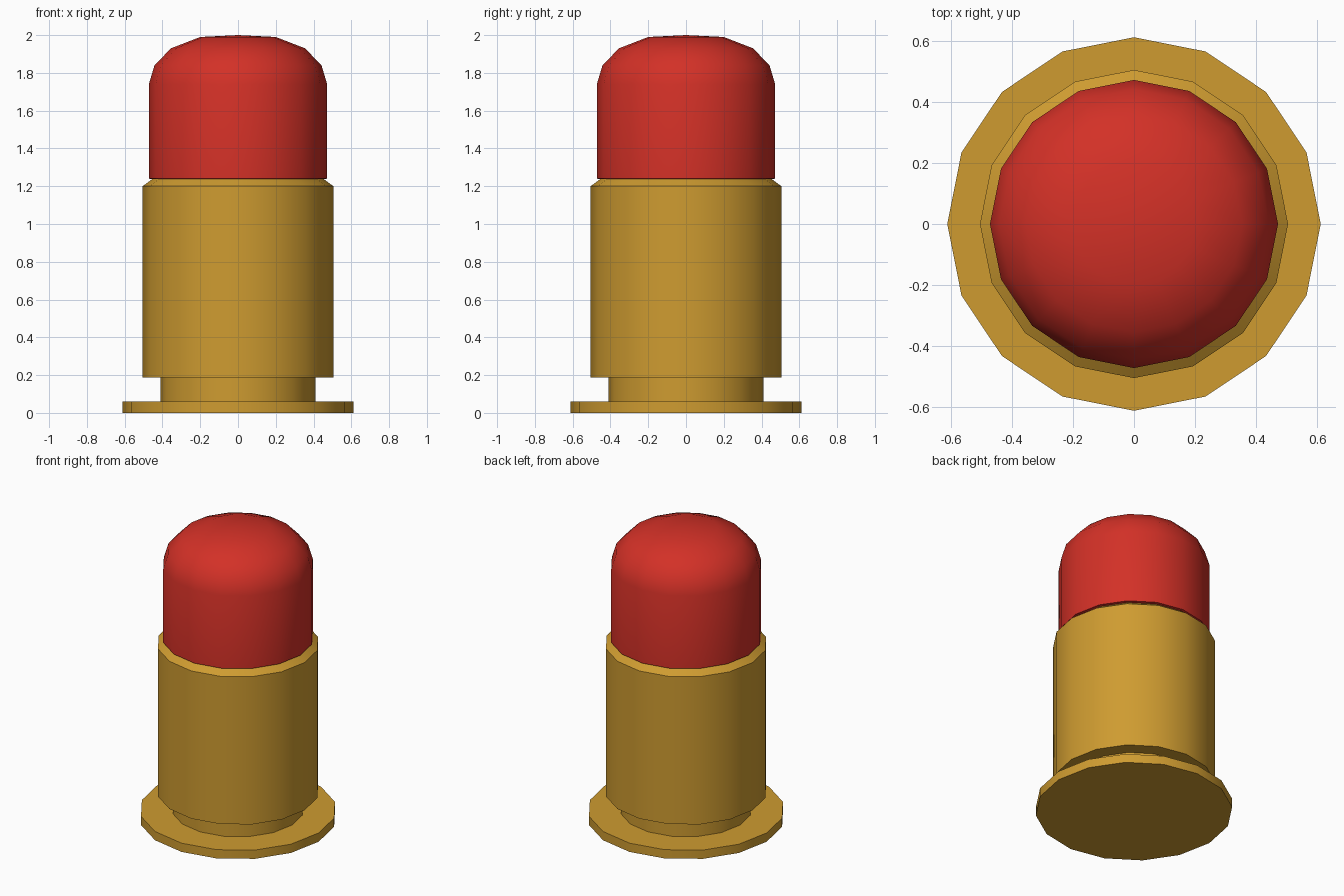
import bpy, bmesh
from math import cos, sin, tau, radians

if "Cube" in bpy.data.objects:
    bpy.data.objects.remove(bpy.data.objects["Cube"])

SIDES = 16


def material(name, color):
    mat = bpy.data.materials.new(name)
    mat.diffuse_color = color
    mat.use_nodes = True
    mat.node_tree.nodes["Principled BSDF"].inputs["Base Color"].default_value = mat.diffuse_color
    return mat


def lathe(name, profile, mat, angle):
    """Spin a (radius, z) profile around z; radius 0 makes a pole."""
    bm = bmesh.new()
    rings = []
    for r, z in profile:
        n = SIDES if r > 0 else 1
        rings.append([bm.verts.new((r * cos(tau * i / SIDES), r * sin(tau * i / SIDES), z))
                      for i in range(n)])
    for a, b in zip(rings, rings[1:]):
        for i in range(SIDES):
            j = (i + 1) % SIDES
            quad = [a[i % len(a)], a[j % len(a)], b[j % len(b)], b[i % len(b)]]
            bm.faces.new(list(dict.fromkeys(quad)))
    bmesh.ops.recalc_face_normals(bm, faces=bm.faces)
    # close the open ends
    if len(rings[0]) > 1 and profile[0][1] == 0:
        bm.faces.new(rings[0][::-1])
    mesh = bpy.data.meshes.new(name)
    bm.to_mesh(mesh)
    bm.free()
    mesh.materials.append(mat)
    obj = bpy.data.objects.new(name, mesh)
    bpy.context.collection.objects.link(obj)
    bpy.ops.object.select_all(action='DESELECT')
    obj.select_set(True)
    bpy.context.view_layer.objects.active = obj
    bpy.ops.object.shade_smooth_by_angle(angle=radians(angle))
    return obj


brass = material("brass", (0.62, 0.33, 0.03, 1))
red = material("red", (0.65, 0.03, 0.02, 1))

# Brass case: rim disc, extractor groove, body and chamfered mouth
lathe("case", [(0.612, 0), (0.612, 0.06), (0.41, 0.06), (0.41, 0.187),
               (0.505, 0.187), (0.505, 1.2), (0.455, 1.237)], brass, 30)

# Red rounded tip seated in the mouth
lathe("tip", [(0.455, 1.237), (0.472, 1.24), (0.472, 1.74), (0.442, 1.84),
              (0.355, 1.93), (0.2, 1.99), (0, 2.0)], red, 40)
